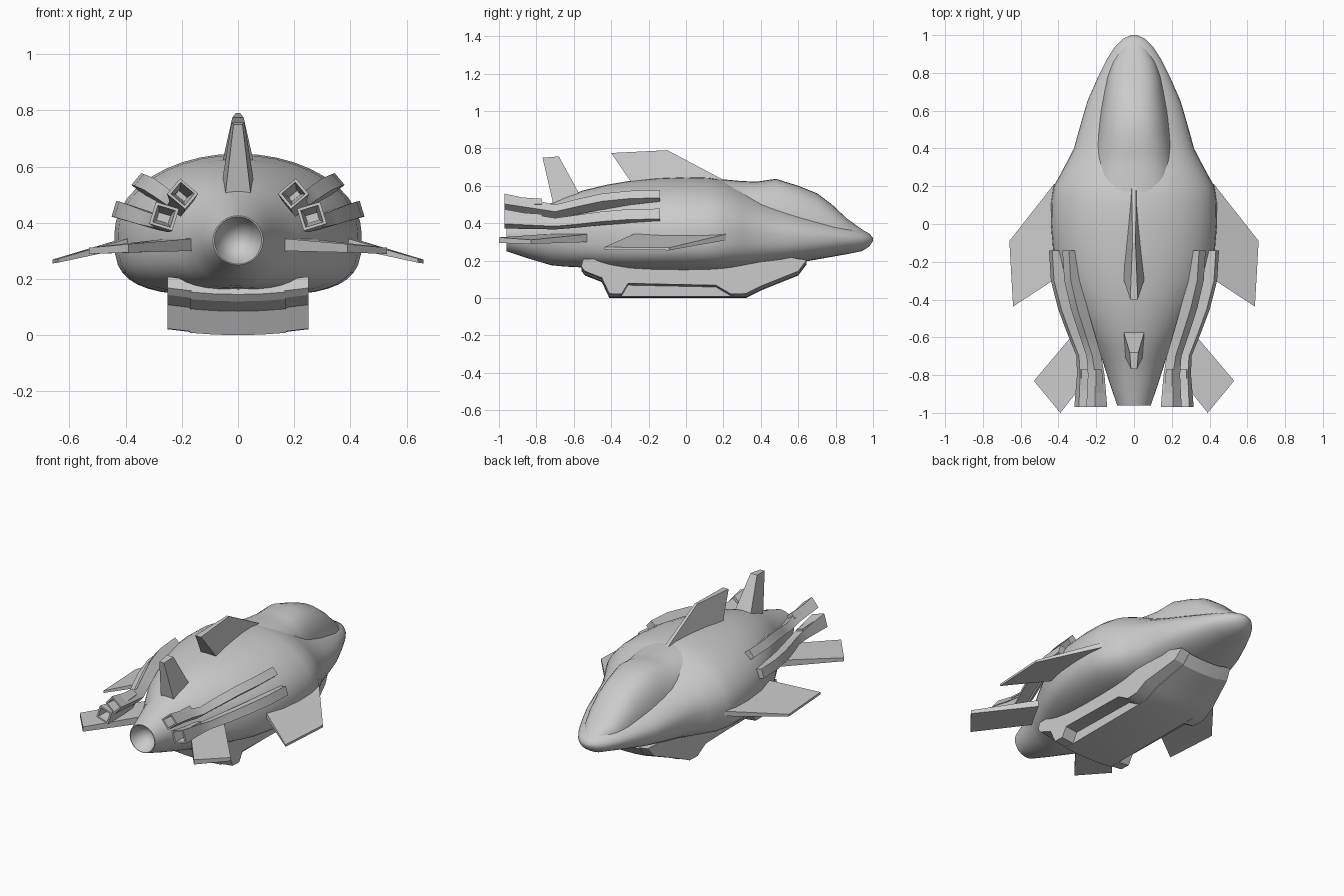
import bpy, bmesh, math
from mathutils import Vector


def finish(name, bm, angle=30):
    bmesh.ops.recalc_face_normals(bm, faces=bm.faces)
    me = bpy.data.meshes.new(name)
    bm.to_mesh(me)
    bm.free()
    ob = bpy.data.objects.new(name, me)
    bpy.context.collection.objects.link(ob)
    for p in me.polygons:
        p.use_smooth = True
    me.set_sharp_from_angle(angle=math.radians(angle))
    return ob


def loft(name, rings, angle=30):
    """Skin a list of equal-length rings and cap both ends."""
    bm = bmesh.new()
    vs = [[bm.verts.new(p) for p in r] for r in rings]
    n = len(rings[0])
    for a, b in zip(vs, vs[1:]):
        for i in range(n):
            j = (i + 1) % n
            bm.faces.new((a[i], a[j], b[j], b[i]))
    bm.faces.new(vs[0])
    bm.faces.new(vs[-1])
    return finish(name, bm, angle)


def mirror(ob):
    ob.modifiers.new("mirror", 'MIRROR')
    return ob


def section(y, w, zb, zc, zt, nlow, nup=2.0, n=40):
    """Cross-section with separate upper and lower superellipse halves."""
    pts = []
    for i in range(n):
        a = 2 * math.pi * i / n
        c, s = math.cos(a), math.sin(a)
        e = 2 / (nup if s > 0 else nlow)
        h = zt - zc if s > 0 else zc - zb
        pts.append((math.copysign(abs(c) ** e, c) * w, y,
                    zc + math.copysign(abs(s) ** e, s) * h))
    return pts


# Fuselage, starting inside the dished exhaust
dish = [(-.87, .015), (-.885, .045), (-.92, .07), (-.96, .084)]
hull = [section(y, r, .337 - r, .337, .337 + r, 2) for y, r in dish]
stations = [
    (-.96, .089, .25, .337, .425, 2), (-.84, .13, .21, .337, .465, 2),
    (-.72, .168, .175, .338, .508, 2.1), (-.65, .21, .168, .34, .54, 2.5),
    (-.55, .265, .163, .345, .575, 2.9), (-.42, .335, .153, .35, .606, 3.2),
    (-.3, .388, .145, .355, .626, 3.4), (-.15, .427, .14, .36, .641, 3.4),
    (0, .44, .14, .36, .646, 3.4), (.12, .438, .142, .358, .643, 3.4),
    (.2, .425, .146, .355, .63, 3.3), (.3, .37, .152, .35, .59, 3.1),
    (.4, .318, .163, .345, .54, 2.9), (.52, .285, .178, .335, .495, 2.7),
    (.65, .247, .197, .325, .45, 2.5), (.78, .19, .22, .32, .41, 2.3),
    (.87, .145, .236, .315, .385, 2), (.94, .1, .25, .312, .365, 2),
    (.98, .06, .275, .312, .345, 2), (1.0, .015, .305, .313, .321, 2)]
loft("fuselage", hull + [section(*s) for s in stations], 40)

# Raised cockpit canopy blended into the nose
canopy = [(.08, .27, .638), (.2, .25, .634), (.3, .23, .625), (.38, .215, .622),
          (.48, .198, .637), (.6, .18, .6), (.7, .16, .56), (.78, .143, .5),
          (.86, .115, .425), (.95, .06, .36)]
loft("canopy", [section(y, w, .28, .36 - .06 * max(0, y - .15), zt, 2, 2.5)
                for y, w, zt in canopy], 50)


# Fins and wings: one polygon per end
loft("dorsal_fin", [
    [(-.012, .26, .6), (.012, .26, .6), (.066, -.26, .57), (-.066, -.26, .57)],
    [(-.008, -.1, .79), (.008, -.1, .79), (.02, -.4, .775), (-.02, -.4, .775)]])
loft("tail_fin", [
    [(-.064, -.54, .5), (.064, -.54, .5), (.05, -.7, .46), (-.05, -.7, .46)],
    [(-.023, -.68, .757), (.023, -.68, .757), (.016, -.767, .75), (-.016, -.767, .75)]])


def plate(name, pts):
    """Tapered plate from (x, y, z, half thickness) outline points."""
    return mirror(loft(name, [[(x, y, z + t) for x, y, z, t in pts],
                              [(x, y, z - t) for x, y, z, t in pts]]))


plate("main_wing", [(.42, .215, .325, .016), (.66, -.09, .262, .007),
                    (.64, -.437, .265, .007), (.37, -.26, .333, .017)])
plate("rear_wing", [(.17, -.5, .322, .022), (.25, -.5, .322, .022),
                    (.53, -.83, .3, .011), (.39, -1.0, .309, .015),
                    (.16, -.71, .322, .022)])


# Square exhaust ducts along the flanks, with hollow ends
def duct(name, path, tilt):
    u = Vector((math.cos(tilt), 0, math.sin(tilt)))
    v = Vector((-math.sin(tilt), 0, math.cos(tilt)))

    def ring(x, y, z, a, b):
        return [Vector((x, y, z)) + u * a * i + v * b * j
                for i, j in ((-1, -1), (1, -1), (1, 1), (-1, 1))]
    rings = [ring(*p) for p in path]
    x, y, z, a, b = path[-1]
    rings.append(ring(x, y, z, a * .75, b * .75))
    rings.append(ring(x, y + .2, z, a * .5, b * .5))
    mirror(loft(name, rings, 25))


duct("upper_duct", [(.335, -.14, .533, .035, .027), (.325, -.3, .53, .035, .027),
                    (.29, -.45, .515, .035, .027), (.25, -.58, .488, .033, .026),
                    (.212, -.7, .46, .031, .024), (.2, -.8, .478, .033, .029),
                    (.197, -.97, .503, .042, .036)], math.radians(40))
duct("lower_duct", [(.41, -.14, .44, .033, .029), (.4, -.3, .438, .033, .029),
                    (.362, -.45, .426, .033, .028), (.315, -.58, .41, .032, .026),
                    (.27, -.7, .397, .029, .023), (.262, -.8, .406, .033, .029),
                    (.263, -.97, .423, .043, .041)], math.radians(17))

# Belly keel: solid centre plus notched side rails, gently bowed underneath
front = [(.32, .005), (.4, .045), (.6, .125), (.645, .185), (.55, .2), (.3, .19)]
rear = [(-.45, .19), (-.55, .19), (-.56, .15), (-.54, .125), (-.45, .09), (-.41, .005)]
core = rear + front
rail = rear + [(-.345, .003), (-.31, .06), (.16, .05), (.24, .003)] + front


def across(profile, xs):
    # The keel narrows towards the nose
    return [[(x * (1 - 1.1 * max(0, y - .4)), y, z + .018 * (x / .25) ** 2)
             for y, z in profile] for x in xs]


keel = loft("keel_core", across([(y, max(0, z - .005)) for y, z in core],
                                [-.17, -.085, 0, .085, .17]))
mirror(loft("keel_rail", across(rail, [.165, .25])))
